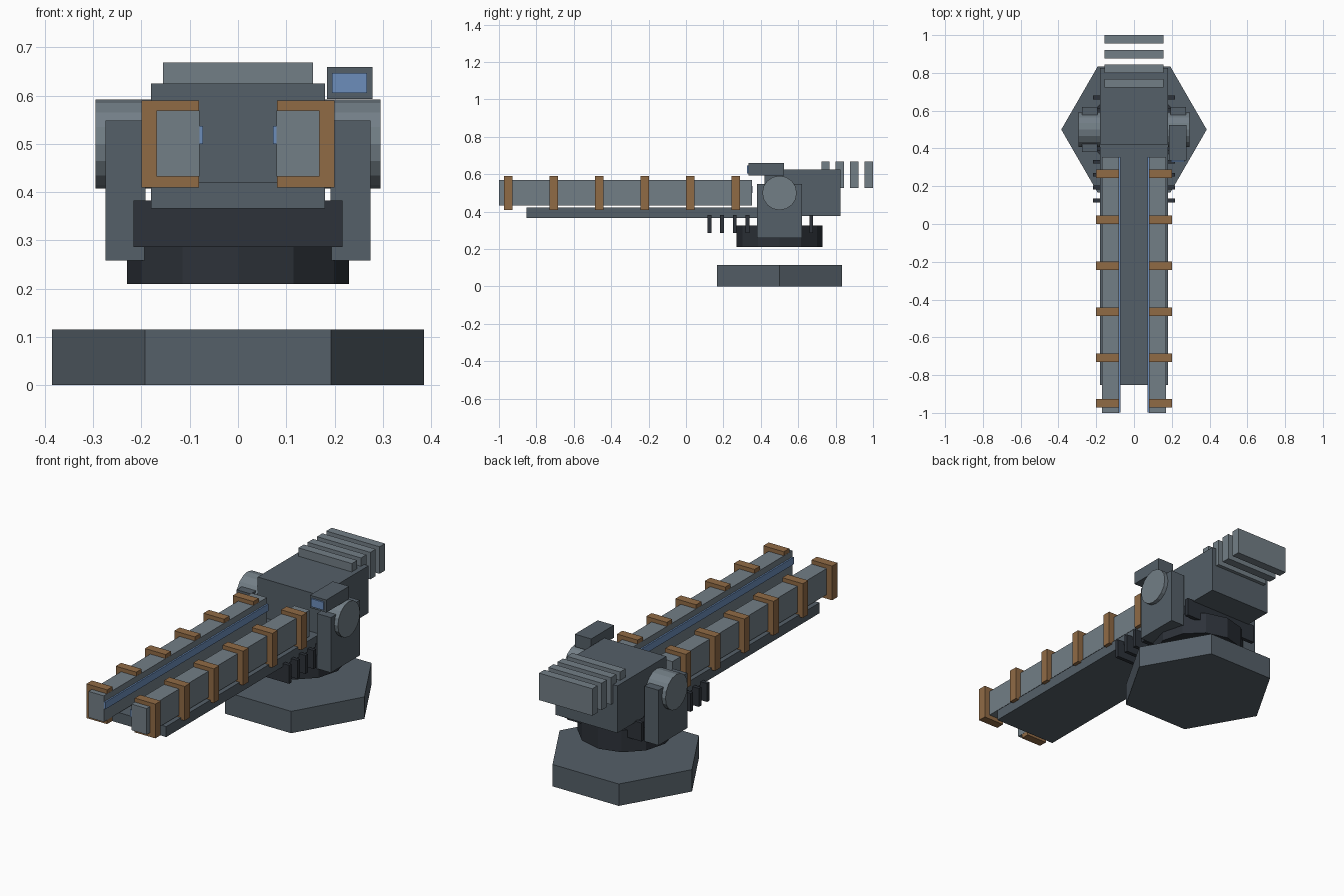
import bpy, math

if "Cube" in bpy.data.objects:
    bpy.data.objects.remove(bpy.data.objects["Cube"])


def material(name, rgb):
    m = bpy.data.materials.new(name)
    m.diffuse_color = (*rgb, 1)
    m.use_nodes = True
    m.node_tree.nodes["Principled BSDF"].inputs["Base Color"].default_value = m.diffuse_color
    return m


HULL = material("hull_grey", (0.09, 0.115, 0.138))
STEEL = material("light_steel", (0.17, 0.21, 0.24))
DARK = material("dark_metal", (0.026, 0.032, 0.041))
COPPER = material("copper", (0.28, 0.145, 0.06))
BLUE = material("blue_glow", (0.15, 0.27, 0.50))


def finish(name, mat):
    ob = bpy.context.object
    ob.name = name
    ob.data.materials.append(mat)
    return ob


def box(name, x, y, z, mat):
    """Box from (min, max) ranges on each axis."""
    bpy.ops.mesh.primitive_cube_add(size=1, location=[(a + b) / 2 for a, b in (x, y, z)])
    ob = finish(name, mat)
    ob.scale = [b - a for a, b in (x, y, z)]
    bpy.ops.object.transform_apply(location=False, rotation=False, scale=True)
    return ob


def disc(name, sides, radius, depth, loc, mat, rot=(0, 0, 0)):
    bpy.ops.mesh.primitive_cylinder_add(vertices=sides, radius=radius, depth=depth,
                                        location=loc, rotation=rot)
    return finish(name, mat)


def sided(x, s):
    """Range on the left (s=-1) or right (s=1) side."""
    return tuple(sorted((x[0] * s, x[1] * s)))


# Hexagonal base and the turntable floating above it
disc("base", 6, 0.385, 0.115, (0, 0.5, 0.0575), HULL, (0, 0, math.radians(30)))
disc("turntable", 12, 0.23, 0.115, (0, 0.5, 0.2675), DARK)

# Dark cooling fins below the barrel
for i in range(9):
    y = 0.125 + 0.068 * i
    box("under_fin", (-0.217, 0.217), (y - 0.01, y + 0.01), (0.286, 0.383), DARK)

# Receiver and barrel bed
box("receiver", (-0.18, 0.18), (0.42, 0.827), (0.377, 0.625), HULL)
box("barrel_bed", (-0.18, 0.18), (-0.853, 0.425), (0.366, 0.421), HULL)

# Rear radiator plates
for i in range(4):
    y = 0.746 + 0.077 * i
    box("radiator_plate", (-0.155, 0.155), (y - 0.0225, y + 0.0225), (0.527, 0.669), STEEL)

# Mirrored parts
for s in (-1, 1):
    box("yoke_arm", sided((0.192, 0.274), s), (0.38, 0.62), (0.258, 0.548), HULL)
    disc("trunnion", 16, 0.092, 0.115, (s * 0.2375, 0.5, 0.5), STEEL,
         (0, math.pi / 2, 0))
    box("rail", sided((0.08, 0.169), s), (-1.0, 0.354), (0.432, 0.569), STEEL)
    box("energy_strip", sided((0.072, 0.082), s), (-0.998, 0.356), (0.5, 0.537), BLUE)
    for i in range(6):
        y = -0.95 + 0.243 * i
        box("coil_band", sided((0.0805, 0.2), s), (y - 0.0225, y + 0.0225),
            (0.41, 0.59), COPPER)

# Sight with lens
box("sight", (0.184, 0.279), (0.335, 0.525), (0.593, 0.659), HULL)
box("sight_lens", (0.195, 0.267), (0.327, 0.337), (0.605, 0.647), BLUE)
